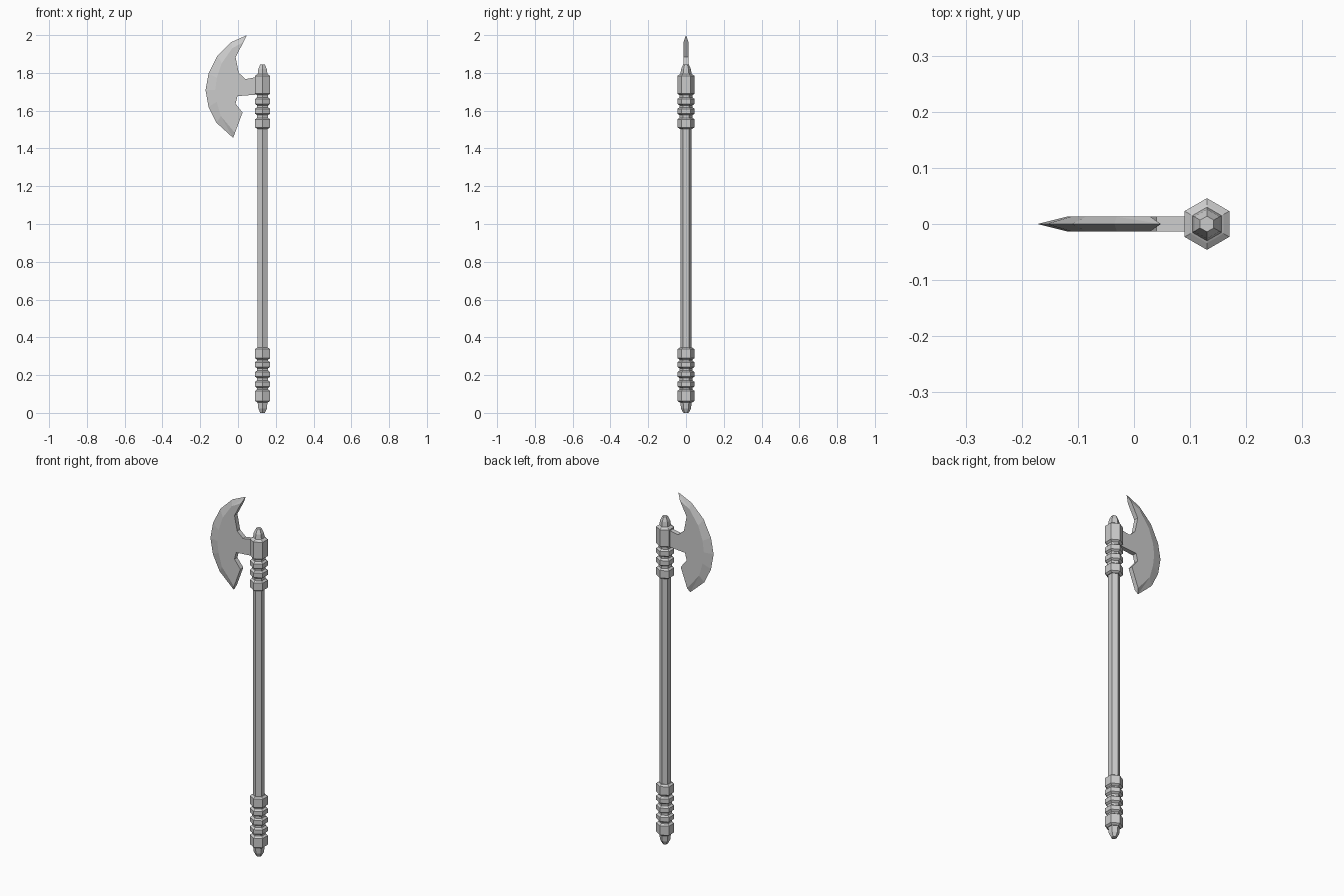
import bpy, bmesh, math

if "Cube" in bpy.data.objects:
    bpy.data.objects.remove(bpy.data.objects["Cube"])

SHAFT_X = 0.13
HALF_T = 0.013  # half thickness of the blade


def finish(name, bm):
    bmesh.ops.recalc_face_normals(bm, faces=bm.faces)
    mesh = bpy.data.meshes.new(name)
    bm.to_mesh(mesh)
    bm.free()
    obj = bpy.data.objects.new(name, mesh)
    bpy.context.collection.objects.link(obj)
    return obj


def hex_lathe(name, profile):
    """Six-sided turned part from (radius, z) pairs, corners facing +-y."""
    bm = bmesh.new()
    rings = []
    for r, z in profile:
        angles = [math.radians(90 + 60 * k) for k in range(6)]
        rings.append([bm.verts.new((SHAFT_X + r * math.cos(a), r * math.sin(a), z)) for a in angles])
    for lo, hi in zip(rings, rings[1:]):
        for k in range(6):
            n = (k + 1) % 6
            bm.faces.new((lo[k], lo[n], hi[n], hi[k]))
    bm.faces.new(rings[0][::-1])
    bm.faces.new(rings[-1])
    return finish(name, bm)


def banded(bands, neck=0.034, wide=0.046, slope=0.008):
    """Profile of chamfered bands joined by narrow necks."""
    pts = []
    for z0, z1 in bands:
        pts += [(neck, z0), (wide, z0 + slope), (wide, z1 - slope), (neck, z1)]
    return pts


# Shaft and its two banded grips with end caps
hex_lathe("shaft", [(0.03, 0.30), (0.03, 1.55)])
hex_lathe("lower_grip", [(0.014, 0.0), (0.026, 0.022), (0.03, 0.056)] + banded(
    [(0.056, 0.124), (0.132, 0.172), (0.184, 0.224), (0.236, 0.276), (0.282, 0.345)]))
hex_lathe("upper_collar", banded(
    [(1.504, 1.562), (1.576, 1.618), (1.628, 1.67), (1.682, 1.792)])
    + [(0.03, 1.794), (0.026, 1.82), (0.014, 1.845)])

# Blade: cutting edge from top tip to bottom tip, then the back edge up again
edge = [(.048, 2.0), (-.035, 1.963), (-.11, 1.89), (-.156, 1.797), (-.172, 1.709),
        (-.156, 1.62), (-.114, 1.536), (-.026, 1.456)]
inset = [.13, .22, .28, .30, .28, .20]
back = [(-.016, 1.482), (.024, 1.59), (-.013, 1.637), (-.003, 1.677), (.10, 1.685),
        (.10, 1.778), (.04, 1.767), (.004, 1.80), (-.013, 1.883), (.029, 1.963)]

bm = bmesh.new()
sharp = [bm.verts.new((x, 0, z)) for x, z in edge]
back_rows = []
for side in (-HALF_T, HALF_T):
    ridge = [bm.verts.new((x * (1 - f), side, z + (1.715 - z) * f))
             for (x, z), f in zip(edge[1:-1], inset)]
    rear = [bm.verts.new((x, side, z)) for x, z in back]
    bm.faces.new(ridge + rear)
    for i in range(5):
        bm.faces.new((sharp[i + 1], sharp[i + 2], ridge[i + 1], ridge[i]))
    bm.faces.new((sharp[0], sharp[1], ridge[0]))
    bm.faces.new((sharp[-2], sharp[-1], ridge[-1]))
    bm.faces.new((sharp[0], ridge[0], rear[-1]))
    bm.faces.new((sharp[-1], rear[0], ridge[-1]))
    back_rows.append(rear)
a, b = back_rows
for i in range(len(a) - 1):
    bm.faces.new((a[i], a[i + 1], b[i + 1], b[i]))
bm.faces.new((sharp[-1], a[0], b[0]))
bm.faces.new((sharp[0], b[-1], a[-1]))
finish("axe_blade", bm)
